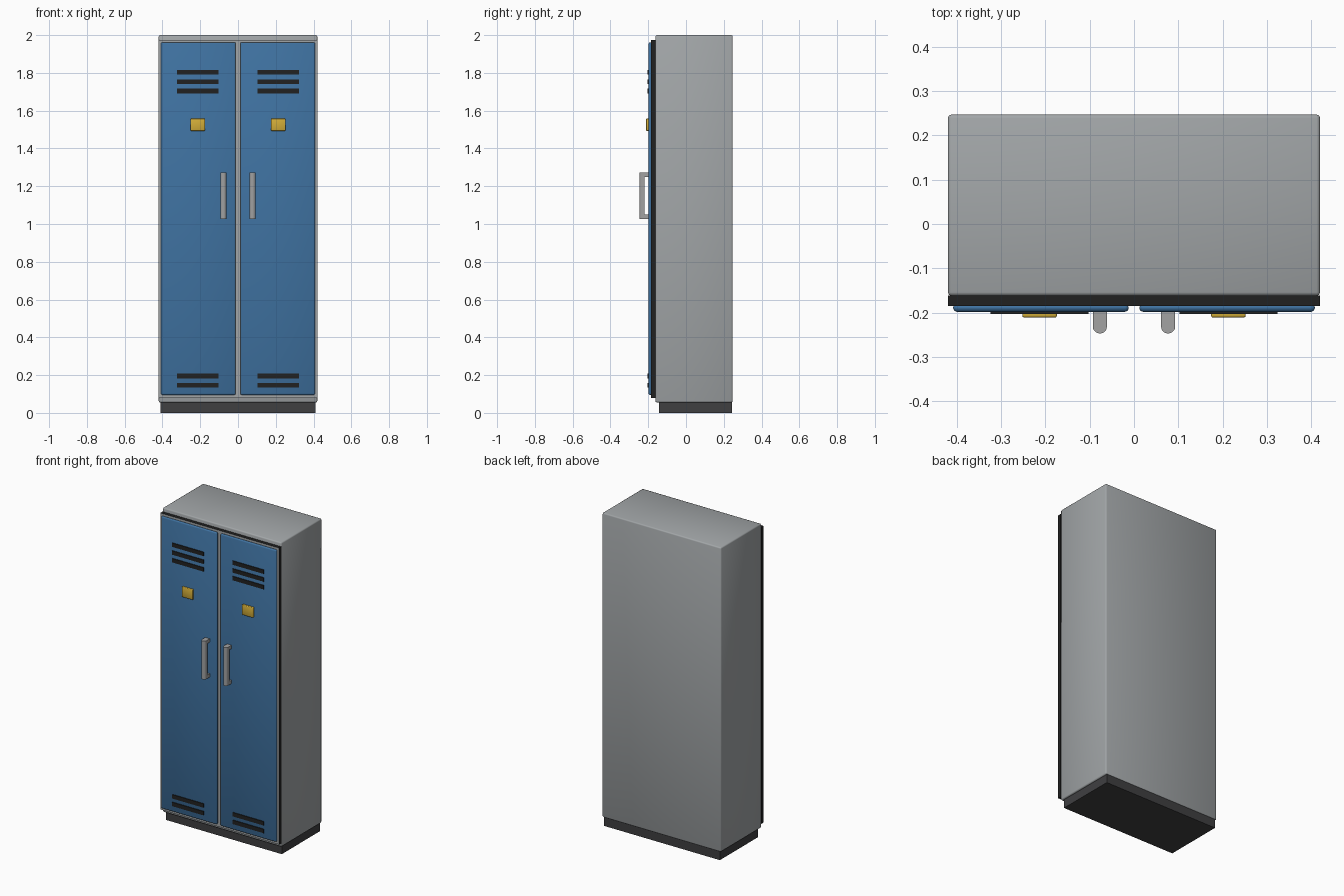
import bpy
import bmesh
from math import pi, cos, sin

cube = bpy.data.objects.get("Cube")
if cube:
    bpy.data.objects.remove(cube, do_unlink=True)


def material(name, r, g, b):
    m = bpy.data.materials.new(name)
    m.use_nodes = True
    m.diffuse_color = (r, g, b, 1)
    m.node_tree.nodes["Principled BSDF"].inputs["Base Color"].default_value = (r, g, b, 1)
    return m


GREY = material("cabinet grey", 0.36, 0.38, 0.39)
BLUE = material("door blue", 0.05, 0.17, 0.36)
BLACK = material("vent black", 0.015, 0.015, 0.015)
DARK = material("plinth dark grey", 0.05, 0.05, 0.053)
BRASS = material("brass yellow", 0.65, 0.42, 0.04)
STEEL = material("handle steel", 0.36, 0.36, 0.36)


def finish(name, bm, *mats):
    bmesh.ops.recalc_face_normals(bm, faces=bm.faces)
    mesh = bpy.data.meshes.new(name)
    bm.to_mesh(mesh)
    bm.free()
    for m in mats:
        mesh.materials.append(m)
    ob = bpy.data.objects.new(name, mesh)
    bpy.context.collection.objects.link(ob)
    return ob


def box(name, xs, ys, zs, *mats, bevel=0):
    """Box between the given limits, with optional soft rounded edges."""
    bm = bmesh.new()
    bmesh.ops.create_cube(bm, size=1)
    for v in bm.verts:
        v.co = [lo + (c + 0.5) * (hi - lo) for c, (lo, hi) in zip(v.co, (xs, ys, zs))]
    if bevel:
        bmesh.ops.bevel(bm, geom=bm.edges[:], offset=bevel, segments=2,
                        profile=0.5, affect='EDGES')
        for f in bm.faces:
            f.smooth = True
    return finish(name, bm, *mats)


def handle_bar(name, x, radius, front, back, z0, z1):
    """Upright bar, flat behind and half round in front."""
    bm = bmesh.new()
    steps = 10
    mid = front + radius
    pts = [(x + radius, back)]
    pts += [(x + radius * cos(pi * i / steps), mid - radius * sin(pi * i / steps))
            for i in range(steps + 1)]
    pts.append((x - radius, back))
    face = bm.faces.new([bm.verts.new((px, py, z0)) for px, py in pts])
    ext = bmesh.ops.extrude_face_region(bm, geom=[face])
    for v in ext["geom"]:
        if isinstance(v, bmesh.types.BMVert):
            v.co.z = z1
    return finish(name, bm, STEEL)


# Cabinet and plinth
box("cabinet_body", (-0.42, 0.42), (-0.162, 0.247), (0.055, 2.0), GREY, bevel=0.008)
box("plinth", (-0.41, 0.41), (-0.143, 0.243), (0, 0.06), DARK)

# Front frame: dark edges, grey face
frame = box("front_frame", (-0.42, 0.42), (-0.185, -0.161), (0.08, 1.975), BLACK, GREY)
for f in frame.data.polygons:
    f.material_index = 1 if f.normal.y < -0.5 else 0

# Doors and their fittings
for side, s in (("left", 1), ("right", -1)):
    def span(a, b):
        return tuple(sorted((s * a, s * b)))

    box(f"{side}_door", span(0.012, 0.408), (-0.198, -0.18), (0.095, 1.962), BLUE, bevel=0.008)
    for i, z in enumerate((1.803, 1.753, 1.704, 0.195, 0.146)):
        box(f"{side}_vent_{i + 1}", span(0.103, 0.324), (-0.203, -0.195),
            (z - 0.0125, z + 0.0125), BLACK)
    box(f"{side}_name_plate", span(0.174, 0.252), (-0.211, -0.195),
        (1.493, 1.558), BRASS, bevel=0.004)

    # Handle: bar on two posts
    hx = s * 0.077
    handle_bar(f"{side}_handle_bar", hx, 0.016, -0.247, -0.22, 1.027, 1.272)
    for end, z in (("lower", 1.027), ("upper", 1.25)):
        box(f"{side}_handle_{end}_post", (hx - 0.016, hx + 0.016), (-0.222, -0.195),
            (z, z + 0.022), STEEL)
